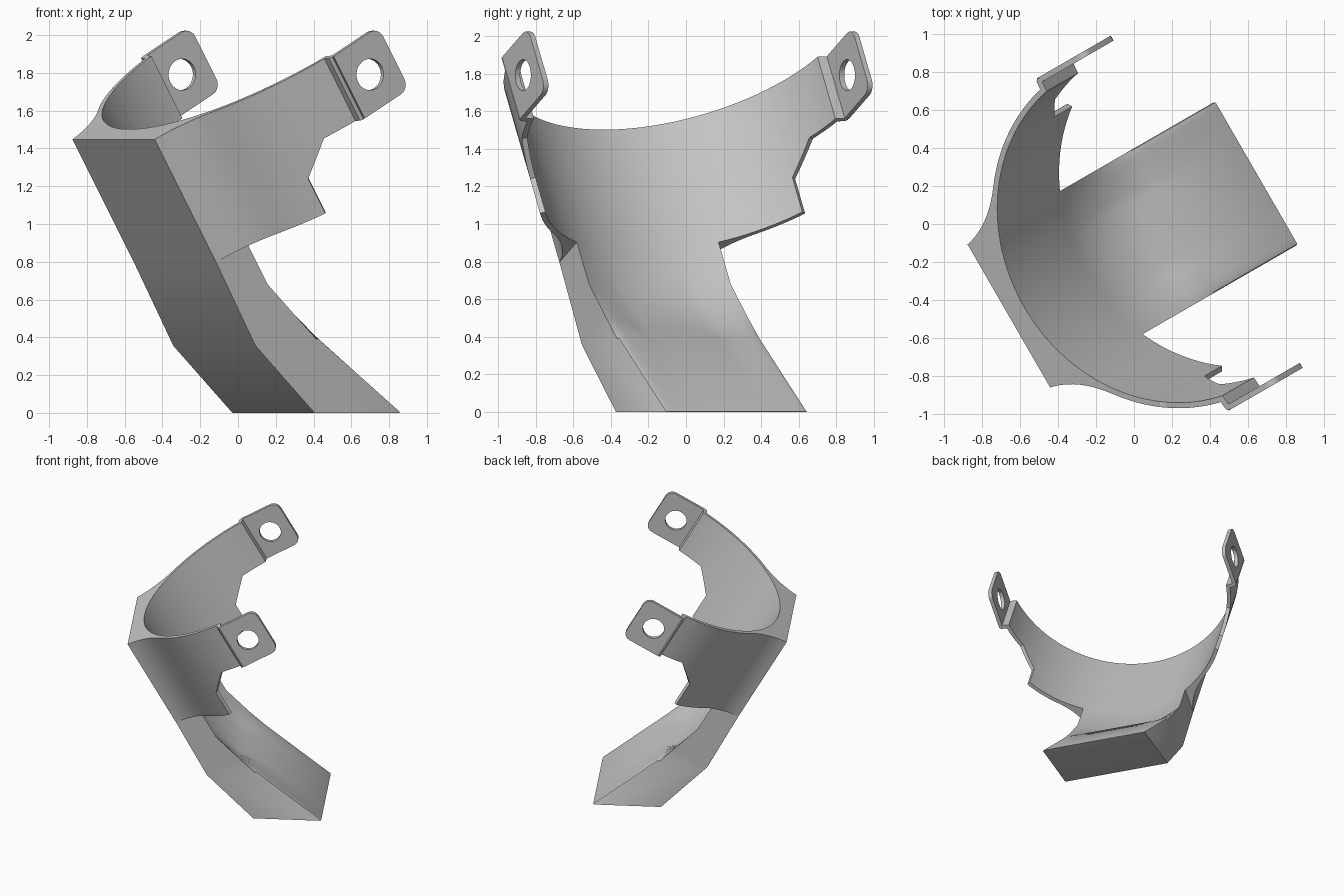
import bpy, bmesh, math
from mathutils import Matrix, Vector

if "Cube" in bpy.data.objects:
    bpy.data.objects.remove(bpy.data.objects["Cube"])

C, S = math.cos(math.pi / 6), math.sin(math.pi / 6)
# Part frame (forward w, sideways v, up h): tilted 30 deg, then turned 30 deg about z
TILT = Matrix(((C, 0, -S), (0, 1, 0), (S, 0, C)))
TURN = Matrix(((C, -S, 0), (S, C, 0), (0, 0, 1)))
PLACE = (TURN @ Matrix.Identity(3)).to_4x4() @ Matrix.Translation((0, -0.09, 0)) @ TILT.to_4x4()

R_IN, R_OUT, CENTRE = 0.94, 0.97, 1.068
HALF, TOP, LOW, EAR = 0.435, 1.66, 0.908, 1.28

grey = bpy.data.materials.new("grey metal")
grey.diffuse_color = (0.55, 0.55, 0.55, 1)
grey.use_nodes = True
grey.node_tree.nodes["Principled BSDF"].inputs["Base Color"].default_value = grey.diffuse_color


def wh(u, z):
    """Level (u, z) to tilted (w, h)."""
    return (C * u + S * z, -S * u + C * z)


def arc(r, deg):
    a = math.radians(deg)
    return (CENTRE - r * math.cos(a), r * math.sin(a))


def finish(obj, angle):
    obj.data.materials.clear()
    obj.data.materials.append(grey)
    bpy.ops.object.select_all(action='DESELECT')
    obj.select_set(True)
    bpy.context.view_layer.objects.active = obj
    bpy.ops.object.shade_smooth_by_angle(angle=math.radians(angle))


bm = bmesh.new()


def loft(columns, closed=True):
    for a, b in zip(columns, columns[1:]):
        n = len(a)
        for i in range(n):
            j = (i + 1) % n
            bm.faces.new((a[i], a[j], b[j], b[i]))


def trunk_column(v):
    """Side profile of the trunk and foot at sideways position v."""
    w_in = CENTRE - math.sqrt(R_IN ** 2 - v * v)
    dip = 0.07 * min(1, (HALF - abs(v)) / 0.22)
    pts = [(0.02, TOP), (0.02, LOW), wh(-0.196, 0.355), wh(0.165, 0), wh(0.70, 0),
           wh(0.187, 0.40), wh(0.05, 0.512 - dip), (w_in, 0.65), (w_in, LOW), (w_in, TOP)]
    return [bm.verts.new((w, v, h)) for w, h in pts]


# Trunk with hollow front and slanted foot
N = 24
trunk = [trunk_column(HALF * (2 * i / N - 1)) for i in range(N + 1)]
loft(trunk)
for col in (trunk[0], trunk[-1]):
    bm.faces.new(col[1:9])


def flange_columns():
    """Outer point, inner point, bottom height, from trunk to ear fold."""
    cols = []
    p0, p1, p2 = Vector((0.02, HALF)), Vector((0.19, 0.465)), Vector(arc(R_OUT, 40.5))
    for i in range(1, 11):
        t = i / 10
        o = p0 * (1 - t) ** 2 + p1 * 2 * t * (1 - t) + p2 * t * t
        cols.append((o, arc(R_IN, 27.6 + 12.9 * t), LOW))
    for a0, a1, h0, h1, n in ((40.5, 57, LOW, LOW, 6), (57, 67.1, 1.12, EAR, 4), (67.1, 78.5, EAR, EAR, 4)):
        for i in range(n + 1):
            if i == 0 and a0 != 57:
                continue
            a = a0 + (a1 - a0) * i / n
            cols.append((arc(R_OUT, a), arc(R_IN, a), h0 + (h1 - h0) * i / n))
    # Outward fold to the ear
    cols.append(((0.875, 0.965), (0.903, 0.925), EAR))
    cols.append(((0.878, 0.995), (0.908, 0.98), EAR))
    cols.append(((0.892, 1.01), (0.92, 0.98), EAR))
    return cols


# Curved flanges on both sides
for sign, root in ((-1, trunk[0]), (1, trunk[-1])):
    cols = [[root[0], root[1], root[8], root[9]]]
    for o, n, hb in flange_columns():
        cols.append([bm.verts.new((p[0], sign * p[1], h))
                     for p, h in ((o, TOP), (o, hb), (n, hb), (n, TOP))])
    loft(cols)
    bm.faces.new(cols[-1])

bmesh.ops.recalc_face_normals(bm, faces=bm.faces)

# Small rounding along the side and end edges of the foot
toe = [col[4] for col in trunk]
edges = [e for e in bm.edges if e.verts[0] in toe and e.verts[1] in toe]
for col in (trunk[0], trunk[-1]):
    edges.append(bm.edges.get((col[4], col[5])))
bmesh.ops.bevel(bm, geom=edges, offset=0.015, segments=2, profile=0.5, affect='EDGES')

mesh = bpy.data.meshes.new("bracket_body")
bm.to_mesh(mesh)
bm.free()
mesh.transform(PLACE)
body = bpy.data.objects.new("bracket_body", mesh)
bpy.context.collection.objects.link(body)
finish(body, 30)


def add_loop(curve, pts):
    sp = curve.splines.new('POLY')
    sp.points.add(len(pts) - 1)
    for p, (x, y) in zip(sp.points, pts):
        p.co = (x, y, 0, 1)
    sp.use_cyclic_u = True


def circle(cx, cy, r, a0, a1, n):
    return [(cx + r * math.cos(math.radians(a0 + (a1 - a0) * i / n)),
             cy + r * math.sin(math.radians(a0 + (a1 - a0) * i / n))) for i in range(n + 1)]


# Mounting ears with a bolt hole
W1, RC = 1.215, 0.06
for side, sign in (("right", -1), ("left", 1)):
    cu = bpy.data.curves.new(side + "_ear", 'CURVE')
    cu.dimensions, cu.fill_mode, cu.extrude = '2D', 'BOTH', 0.015
    add_loop(cu, [(0.90, EAR)] + circle(W1 - RC, EAR + RC, RC, -90, 0, 6)
             + circle(W1 - RC, TOP - RC, RC, 0, 90, 6) + [(0.90, TOP)])
    add_loop(cu, circle(1.045, 1.465, 0.083, 0, 360, 32)[:-1])
    ear = bpy.data.objects.new(side + "_ear", cu)
    bpy.context.collection.objects.link(ear)
    bpy.ops.object.select_all(action='DESELECT')
    ear.select_set(True)
    bpy.context.view_layer.objects.active = ear
    bpy.ops.object.convert(target='MESH')
    # Stand the flat plate up in the w-h plane
    stand = Matrix(((1, 0, 0, 0), (0, 0, -1, sign * 0.995), (0, 1, 0, 0), (0, 0, 0, 1)))
    ear.data.transform(PLACE @ stand)
    finish(ear, 30)
